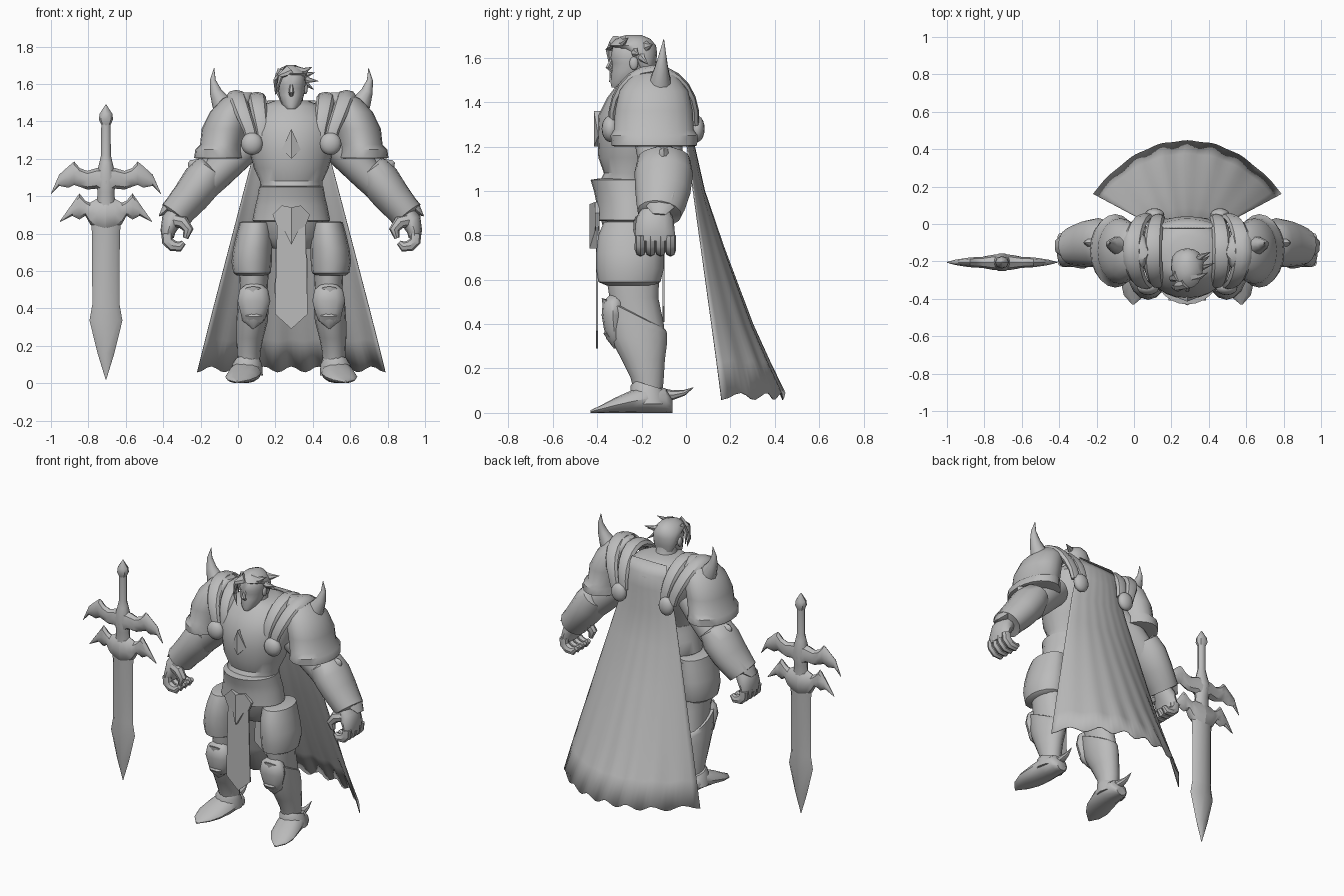
import bpy, bmesh, math
from mathutils import Vector

X, Y, Z = Vector((1, 0, 0)), Vector((0, 1, 0)), Vector((0, 0, 1))
BODY = (0.285, 0, 0)
SWORD = (-0.706, -0.205, 0)

grey = bpy.data.materials.new("grey")
grey.diffuse_color = (0.5, 0.5, 0.5, 1)


def finish(name, bm, loc, mirror=False, angle=40, solid=0):
    bmesh.ops.recalc_face_normals(bm, faces=bm.faces)
    me = bpy.data.meshes.new(name)
    bm.to_mesh(me)
    bm.free()
    me.materials.append(grey)
    ob = bpy.data.objects.new(name, me)
    ob.location = loc
    bpy.context.collection.objects.link(ob)
    bpy.ops.object.select_all(action='DESELECT')
    ob.select_set(True)
    bpy.context.view_layer.objects.active = ob
    bpy.ops.object.shade_smooth_by_angle(angle=math.radians(angle))
    if mirror:
        ob.modifiers.new("mirror", 'MIRROR').use_clip = False
    if solid:
        ob.modifiers.new("solid", 'SOLIDIFY').thickness = solid
    return ob


def tube(name, rings, n=16, ref=X, axis=None, mirror=False, loc=BODY, angle=40):
    """Loft through rings (x, y, z, radius_a, radius_b[, tilt along y])."""
    bm = bmesh.new()
    c = [Vector(r[:3]) for r in rings]
    loops = []
    for i, r in enumerate(rings):
        t = axis or (c[min(i + 1, len(c) - 1)] - c[max(i - 1, 0)]).normalized()
        a = (ref - t * ref.dot(t)).normalized()
        b = t.cross(a)
        loop = []
        for k in range(n):
            w = 2 * math.pi * k / n
            p = c[i] + a * math.cos(w) * r[3] + b * math.sin(w) * r[4]
            if len(r) > 5:
                p.z += r[5] * (p.y - c[i].y)
            loop.append(bm.verts.new(p))
        loops.append(loop)
    for p, q in zip(loops, loops[1:]):
        for k in range(n):
            bm.faces.new((p[k], p[(k + 1) % n], q[(k + 1) % n], q[k]))
    bm.faces.new(loops[0])
    bm.faces.new(loops[-1])
    return finish(name, bm, loc, mirror, angle)


def stack(name, rows, **kw):
    """Upright loft from rows (z, x, y_front, y_back, half_width[, tilt])."""
    rings = [(r[1], (r[2] + r[3]) / 2, r[0], r[4], (r[3] - r[2]) / 2, *r[5:]) for r in rows]
    return tube(name, rings, axis=Z, **kw)


def plate(name, half, y, depth, ridge=0):
    """Symmetric plate from half outline (x, z), raised along the middle by ridge."""
    bm = bmesh.new()
    for s in (1, -1):
        front = [bm.verts.new((s * x, y - (ridge if x == 0 else 0), z)) for x, z in half]
        back = [bm.verts.new((s * x, y + depth, z)) for x, z in half]
        bm.faces.new(front)
        bm.faces.new(back)
        for i in range(len(half) - 1):
            bm.faces.new((front[i], front[i + 1], back[i + 1], back[i]))
    bmesh.ops.remove_doubles(bm, verts=bm.verts, dist=1e-5)
    return finish(name, bm, BODY, angle=25)


def ball(name, pos, size, mirror=True):
    bm = bmesh.new()
    bmesh.ops.create_uvsphere(bm, u_segments=16, v_segments=10, radius=1)
    bmesh.ops.scale(bm, vec=size, verts=bm.verts)
    bmesh.ops.translate(bm, vec=pos, verts=bm.verts)
    return finish(name, bm, BODY, mirror)


# torso, belt and pelvis
stack("breastplate", [(1.02, 0, -.40, -.12, .165), (1.08, 0, -.37, -.10, .168), (1.15, 0, -.395, -.06, .20),
      (1.25, 0, -.40, -.01, .225), (1.34, 0, -.395, .02, .24), (1.42, 0, -.355, .03, .23),
      (1.48, 0, -.31, .0, .17), (1.51, 0, -.28, -.06, .09)], n=24)
stack("belt", [(.865, 0, -.39, -.09, .20), (.87, 0, -.405, -.09, .208), (.95, 0, -.405, -.09, .192),
      (1.0, 0, -.415, -.10, .18), (1.05, 0, -.43, -.10, .172), (1.055, 0, -.40, -.12, .15)], n=24)
stack("pelvis", [(.72, 0, -.30, -.16, .10), (.78, 0, -.36, -.12, .17), (.90, 0, -.39, -.10, .19)])
plate("chest_gem", [(0, 1.36), (.05, 1.25), (0, 1.20)], -.395, .03, .02)
plate("belt_buckle", [(0, .94), (.05, .95), (.10, .90), (.075, .84), (.04, .82), (0, .74)], -.41, .02, .025)
plate("front_tabard", [(0, .88), (.075, .88), (.088, .37), (0, .29)], -.405, .008)
plate("back_tabard", [(0, .88), (.08, .88), (.09, .48), (0, .41)], -.105, .008)

# neck, head and hair
stack("neck", [(1.42, 0, -.30, -.08, .10), (1.49, 0, -.27, -.13, .065), (1.56, 0, -.27, -.14, .06)])
stack("head", [(1.465, 0, -.335, -.27, .025), (1.49, 0, -.34, -.21, .05), (1.54, 0, -.335, -.17, .068),
      (1.575, 0, -.333, -.155, .074), (1.60, 0, -.34, -.15, .077), (1.65, 0, -.33, -.15, .073),
      (1.68, 0, -.29, -.18, .05), (1.69, 0, -.26, -.21, .02)])
tube("nose", [(0, -.33, 1.60, .008, .008), (0, -.352, 1.555, .014, .012), (0, -.33, 1.54, .012, .01)], n=6)
ball("ear", (.076, -.235, 1.575), (.012, .02, .03))
stack("hair_cap", [(1.53, 0, -.20, -.145, .06), (1.57, 0, -.24, -.135, .078), (1.62, 0, -.27, -.13, .086),
      (1.655, 0, -.345, -.135, .084), (1.685, 0, -.315, -.16, .058), (1.702, 0, -.27, -.20, .02)])
locks = [[(-.01, -.32, 1.675), (-.06, -.34, 1.64), (-.075, -.335, 1.56), (-.05, -.345, 1.49)],
         [(-.05, -.28, 1.67), (-.085, -.29, 1.62), (-.085, -.28, 1.54)],
         [(.02, -.29, 1.67), (.07, -.28, 1.67), (.11, -.26, 1.69)],
         [(.03, -.23, 1.65), (.09, -.23, 1.62), (.145, -.21, 1.615)],
         [(.04, -.21, 1.64), (.08, -.20, 1.60), (.12, -.17, 1.57)],
         [(.03, -.20, 1.65), (.08, -.17, 1.65), (.125, -.15, 1.66)]]
for pts in locks:
    last = len(pts) - 1
    tube("hair_lock", [(*p, .034 * (1 - i / last) + .001, .022 * (1 - i / last) + .001)
                       for i, p in enumerate(pts)], n=6, ref=Vector((.3, .5, .8)))

# shoulders: domed guard with flared rim, horn, layered bands, round studs
stack("shoulder_guard", [(1.20, .39, -.32, .03, .115), (1.205, .385, -.335, .05, .135), (1.25, .385, -.34, .053, .128),
      (1.275, .37, -.325, .035, .118), (1.36, .357, -.32, .03, .122), (1.45, .325, -.30, .01, .11),
      (1.52, .285, -.25, -.04, .085), (1.555, .25, -.19, -.11, .04)], n=20, mirror=True)
tube("shoulder_horn", [(.34, -.12, 1.44, .07, .06), (.375, -.115, 1.50, .052, .048), (.405, -.11, 1.56, .032, .03),
     (.42, -.105, 1.62, .016, .016), (.413, -.10, 1.685, .001, .001)], n=10, mirror=True)
for name, x0, x1, ry, rz in (("outer_band", .21, .295, .185, .22), ("inner_band", .15, .185, .18, .21)):
    band = []
    for i in range(13):
        w = math.radians(-5 + 190 * i / 12)
        s = max(0, math.sin(w))
        band.append((x0 + (x1 - x0) * s, -.145 - ry * math.cos(w), 1.32 + rz * math.sin(w),
                     .032 + .018 * s, .02 + .008 * s))
    tube(name, band, n=8, mirror=True)
ball("front_stud", (.21, -.34, 1.28), (.058, .04, .06))
ball("back_stud", (.175, .05, 1.28), (.052, .034, .06))

# arms: sleeve, bracer with pointed cuff, curled hand
tube("upper_arm", [(.23, -.14, 1.28, .09, .10), (.33, -.12, 1.19, .092, .105), (.41, -.11, 1.11, .088, .10),
     (.47, -.11, 1.04, .075, .09)], mirror=True)
tube("bracer", [(.425, -.10, 1.15, .075, .095), (.43, -.10, 1.145, .092, .118), (.475, -.10, 1.08, .108, .132),
     (.535, -.105, 1.0, .10, .125), (.595, -.115, .93, .09, .11), (.62, -.12, .90, .09, .10),
     (.623, -.12, .895, .06, .075)], mirror=True)
tube("bracer_point", [(.46, -.10, 1.13, .06, .09), (.51, -.10, 1.15, .045, .06), (.547, -.10, 1.185, .002, .01)],
     n=8, ref=Y, mirror=True)
tube("cuff_point", [(.59, -.11, .99, .09, .06), (.66, -.115, .935, .07, .035), (.706, -.12, .895, .03, .003)],
     n=8, ref=Y, mirror=True)
tube("palm", [(.60, -.135, .93, .05, .06), (.64, -.14, .87, .055, .085), (.66, -.14, .81, .04, .09),
     (.66, -.14, .775, .032, .088)], n=12, mirror=True)
for i in range(4):
    y = -.205 + .045 * i
    tube("finger", [(.665, y, .80, .025, .03), (.662, y, .76, .026, .031), (.635, y, .735, .026, .031),
         (.598, y, .73, .024, .027), (.575, y, .752, .014, .014)], n=8, ref=Y, mirror=True)
tube("thumb", [(.62, -.19, .87, .035, .035), (.58, -.205, .86, .032, .035), (.55, -.21, .82, .028, .028),
     (.565, -.21, .775, .014, .014)], n=8, ref=Y, mirror=True)

# legs: inner leg, thigh guard, greave, knee cap
stack("leg", [(.08, .225, -.23, -.11, .055), (.2, .222, -.25, -.10, .06), (.40, .205, -.33, -.10, .07),
      (.52, .20, -.345, -.125, .075), (.62, .20, -.36, -.12, .08), (.84, .185, -.37, -.11, .085)], mirror=True)
stack("thigh_guard", [(.575, .21, -.36, -.14, .08), (.59, .21, -.395, -.115, .10), (.65, .212, -.405, -.10, .108),
      (.72, .207, -.405, -.10, .104), (.80, .197, -.395, -.105, .095), (.86, .19, -.37, -.11, .085),
      (.865, .19, -.35, -.13, .07)], mirror=True)
stack("greave", [(.10, .228, -.235, -.105, .058), (.16, .228, -.25, -.10, .062), (.24, .222, -.29, -.095, .072),
      (.33, .21, -.345, -.085, .084, -.1), (.40, .205, -.37, -.085, .084, -.3),
      (.445, .203, -.38, -.09, .084, -.5), (.45, .203, -.35, -.11, .065, -.5)], mirror=True)
tube("knee_cap", [(.20, -.315, .53, .04, .03), (.20, -.325, .50, .076, .05), (.20, -.33, .44, .088, .05),
     (.20, -.325, .38, .072, .045), (.203, -.32, .335, .06, .04), (.205, -.315, .29, .004, .01)],
     n=12, axis=Z, mirror=True)
tube("knee_spike", [(.20, -.34, .335, .055, .015), (.20, -.36, .36, .045, .015), (.20, -.35, .385, .01, .005)],
     n=6, mirror=True)

# feet: pointed shoe, ankle cuff, heel spur
tube("shoe", [(.235, -.06, .03, .035, .03), (.236, -.09, .055, .068, .055), (.24, -.17, .065, .082, .065),
     (.25, -.24, .052, .088, .052), (.268, -.32, .034, .085, .034), (.282, -.38, .018, .058, .018),
     (.29, -.43, .006, .006, .006)], n=12, axis=Y, mirror=True)
stack("ankle_cuff", [(.04, .24, -.25, -.075, .088), (.10, .236, -.25, -.085, .08, -.25),
      (.125, .234, -.235, -.095, .068, -.3)], n=12, mirror=True)
tube("heel_spur", [(.23, -.12, .085, .035, .03), (.232, -.06, .08, .026, .022), (.234, -.01, .09, .013, .013),
     (.235, .035, .115, .001, .001)], n=8, mirror=True)

# cape: flared sheet with a gently scalloped hem
bm = bmesh.new()
fall = [(1.51, -.02), (1.44, .025), (1.35, .04), (1.2, .04), (1.0, .085), (.75, .17), (.4, .30), (.23, .375),
        (.075, .445)]
grid = []
for z, mid in fall:
    v = (1.51 - z) / 1.435
    edge = min(mid, .165 * max(0, (1.25 - z) / 1.18))
    row = []
    for i in range(41):
        u = -1 + i / 20
        wave = math.cos(7 * math.pi * u)
        y = edge + (mid - edge) * (1 - abs(u) ** 2.2) + .003 * v * wave
        row.append(bm.verts.new((u * (.508 - .262 * (z - .06)), y, z + .016 * v ** 8 * wave)))
    grid.append(row)
for p, q in zip(grid, grid[1:]):
    for k in range(40):
        bm.faces.new((p[k], p[k + 1], q[k + 1], q[k]))
finish("cape", bm, BODY, solid=.004)

# sword: blade, grip, pommel and two winged guards
tube("blade", [(0, 0, .02, .002, .002), (0, 0, .16, .045, .018), (0, 0, .335, .088, .026), (0, 0, .42, .073, .028),
     (0, 0, .80, .074, .032), (0, 0, .90, .085, .034)], n=8, loc=SWORD)
tube("grip", [(0, 0, .95, .05, .035), (0, 0, 1.02, .045, .035), (0, 0, 1.10, .055, .05), (0, 0, 1.18, .035, .03),
     (0, 0, 1.22, .026, .022), (0, 0, 1.39, .025, .022)], n=10, loc=SWORD)
tube("pommel", [(0, 0, 1.375, .022, .02), (0, 0, 1.41, .038, .034), (0, 0, 1.44, .034, .03),
     (0, 0, 1.49, .002, .002)], n=8, loc=SWORD)
wings = {"upper_guard": [(0, 1.16, 1.0, .045), (.05, 1.15, 1.04, .04), (.10, 1.135, 1.035, .03), (.14, 1.15, 1.05, .028),
                         (.17, 1.185, 1.06, .026), (.20, 1.16, 1.045, .022), (.25, 1.115, 1.055, .014),
                         (.295, 1.012, 1.008, .002)],
         "lower_guard": [(0, .99, .80, .045), (.05, .985, .82, .04), (.085, .965, .85, .034), (.11, .975, .895, .028),
                         (.142, 1.015, .875, .026), (.18, .96, .895, .018), (.245, .868, .862, .002)]}
for name, rows in wings.items():
    tube(name, [(x, 0, (t + b) / 2, (t - b) / 2, d) for x, t, b, d in rows],
         n=8, ref=Z, axis=X, mirror=True, loc=SWORD)
